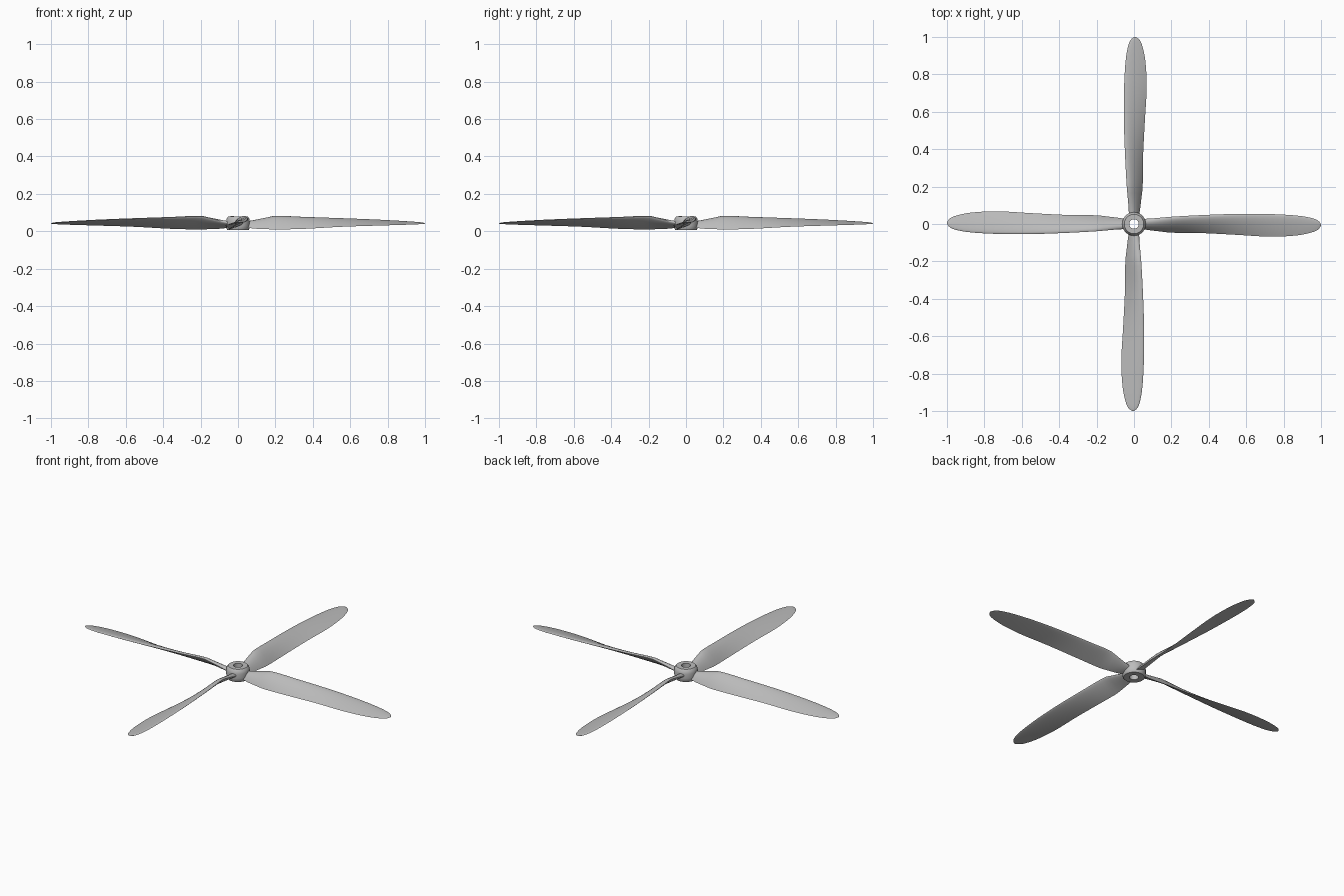
import bpy, bmesh, math
from mathutils import Vector, Matrix

cube = bpy.data.objects.get("Cube")
if cube:
    bpy.data.objects.remove(cube)

metal = bpy.data.materials.new("light grey")
grey = (0.5, 0.5, 0.5, 1)
metal.diffuse_color = grey
metal.use_nodes = True
metal.node_tree.nodes["Principled BSDF"].inputs["Base Color"].default_value = grey


def finish(name, bm, angle):
    bmesh.ops.recalc_face_normals(bm, faces=bm.faces)
    mesh = bpy.data.meshes.new(name)
    bm.to_mesh(mesh)
    bm.free()
    mesh.materials.append(metal)
    obj = bpy.data.objects.new(name, mesh)
    bpy.context.collection.objects.link(obj)
    bpy.ops.object.select_all(action='DESELECT')
    obj.select_set(True)
    bpy.context.view_layer.objects.active = obj
    bpy.ops.object.shade_smooth_by_angle(angle=math.radians(angle))
    return obj


# Blade stations: radius, lead y, trail y, lead z, trail z, thickness
STATIONS = [
    (0.04, 0.027, -0.027, 0.043, 0.020, 0.024),
    (0.09, 0.029, -0.034, 0.054, 0.014, 0.024),
    (0.19, 0.038, -0.046, 0.079, 0.010, 0.022),
    (0.35, 0.047, -0.048, 0.074, 0.013, 0.019),
    (0.55, 0.054, -0.058, 0.067, 0.024, 0.015),
    (0.73, 0.053, -0.068, 0.060, 0.030, 0.012),
    (0.87, 0.045, -0.061, 0.053, 0.034, 0.009),
    (0.95, 0.032, -0.045, 0.048, 0.037, 0.007),
    (0.985, 0.017, -0.029, 0.045, 0.039, 0.005),
    (1.0, -0.002, -0.008, 0.042, 0.041, 0.002),
]
STEPS, HALF = 4, 10


def blend(a, b, c, d, t):
    """Smooth curve between b and c."""
    return b + t / 2 * (c - a + t * (2 * a - 5 * b + 4 * c - d + t * (3 * (b - c) + d - a)))


def stations():
    last = len(STATIONS) - 1
    for i in range(last):
        quad = [STATIONS[min(max(i + k, 0), last)] for k in (-1, 0, 1, 2)]
        for s in range(STEPS):
            t = s / STEPS
            if i < 2:  # straight flare at the root
                yield [b + (c - b) * t for b, c in zip(quad[1], quad[2])]
            else:
                yield [blend(*v, t) for v in zip(*quad)]
    yield STATIONS[-1]


def section(r, ly, ty, lz, tz, thick):
    """Airfoil loop: rounded leading edge, fine trailing edge, cambered top."""
    lead, trail = Vector((r, ly, lz)), Vector((r, ty, tz))
    chord = trail - lead
    up = Vector((0, -chord.z, chord.y)).normalized()
    up = up if up.z > 0 else -up
    loop = []
    for i in range(2 * HALF):
        a = math.pi * i / HALF
        u = (1 - math.cos(a)) / 2
        shape = 2.6 * math.sqrt(u) * (1 - u)
        side = 0.72 if i < HALF else -0.28
        loop.append(lead + chord * u + up * thick * side * shape)
    return loop


def make_blade(name, turn):
    bm = bmesh.new()
    rings = [[bm.verts.new(p) for p in section(*s)] for s in stations()]
    for a, b in zip(rings, rings[1:]):
        for i in range(len(a)):
            j = (i + 1) % len(a)
            bm.faces.new((a[i], a[j], b[j], b[i]))
    bm.faces.new(rings[0])
    bm.faces.new(rings[-1])
    bm.transform(Matrix.Rotation(turn, 4, 'Z'))
    return finish(name, bm, 50)


for k, side in enumerate(("left", "back", "right", "front")):
    make_blade(side + "_blade", k * math.pi / 2)

# Hub: turned ring with a shaft bore
PROFILE = [(0.025, 0.006), (0.056, 0.006), (0.061, 0.012), (0.063, 0.03),
           (0.063, 0.055), (0.060, 0.069), (0.052, 0.079), (0.025, 0.079)]
bm = bmesh.new()
verts = [bm.verts.new((r, 0, z)) for r, z in PROFILE]
edges = [bm.edges.new((v, verts[(i + 1) % len(verts)])) for i, v in enumerate(verts)]
bmesh.ops.spin(bm, geom=verts + edges, cent=(0, 0, 0), axis=(0, 0, 1),
               angle=2 * math.pi, steps=48, use_merge=True)
bmesh.ops.remove_doubles(bm, verts=bm.verts, dist=0.0001)
finish("hub", bm, 35)
